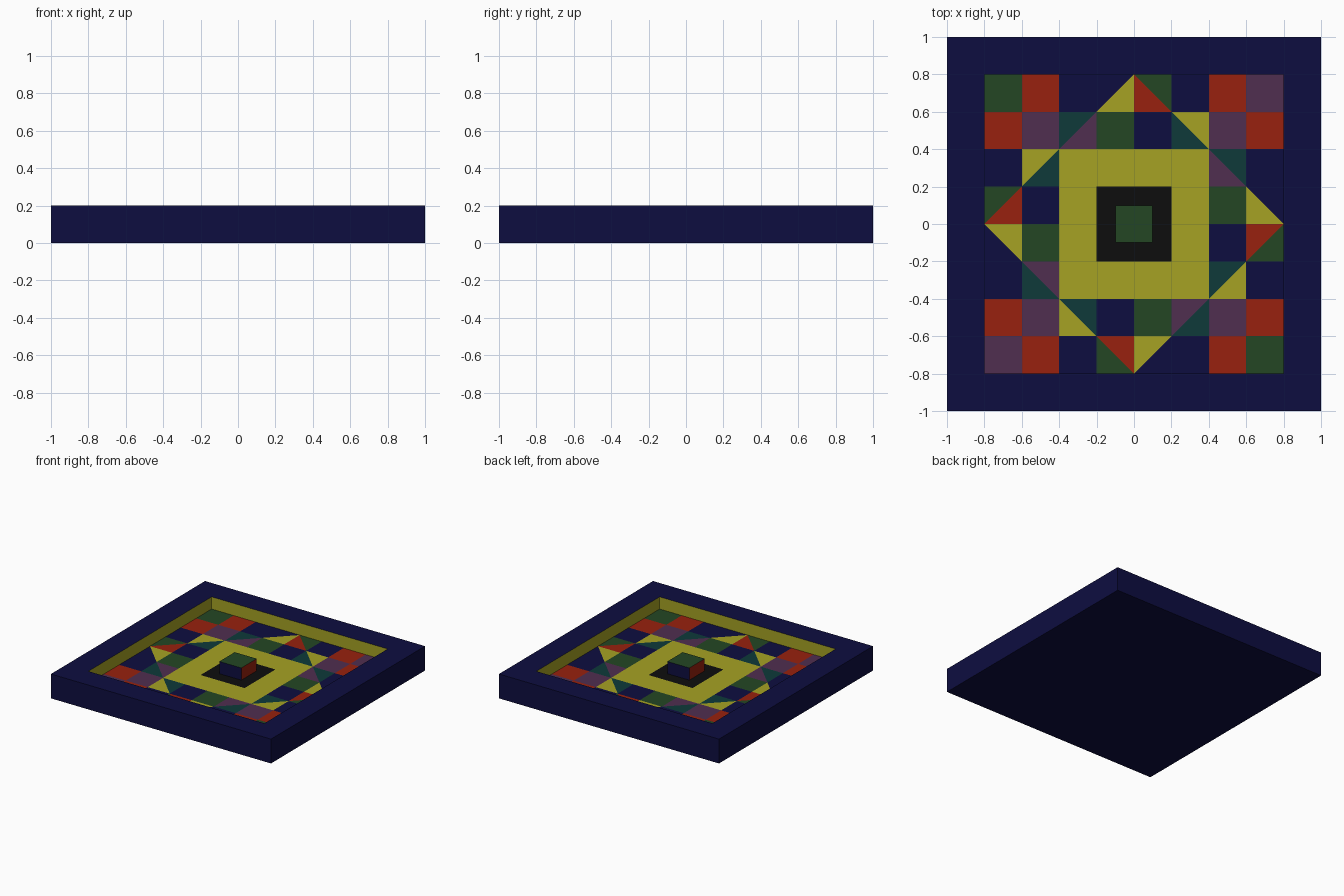
import bpy, bmesh

if "Cube" in bpy.data.objects:
    bpy.data.objects.remove(bpy.data.objects["Cube"], do_unlink=True)


def srgb(hexa):
    """Convert a hex colour to linear RGBA."""
    vals = [int(hexa[i:i + 2], 16) / 255 for i in (0, 2, 4)]
    return [v / 12.92 if v < 0.04 else ((v + 0.055) / 1.055) ** 2.4 for v in vals] + [1.0]


def material(name, hexa):
    mat = bpy.data.materials.new(name)
    mat.use_nodes = True
    mat.diffuse_color = srgb(hexa)
    mat.node_tree.nodes["Principled BSDF"].inputs["Base Color"].default_value = srgb(hexa)
    return mat


PALETTE = {"N": material("navy", "0d0d40"), "Y": material("yellow", "a6a224"),
           "G": material("dark_green", "244624"), "R": material("brick_red", "98210e"),
           "P": material("plum", "502e50"), "T": material("teal", "0e3a3a"),
           "K": material("black", "0d0d0d")}
KEYS = list(PALETTE)


def finish(bm, name):
    mesh = bpy.data.meshes.new(name)
    bm.to_mesh(mesh)
    bm.free()
    for mat in PALETTE.values():
        mesh.materials.append(mat)
    obj = bpy.data.objects.new(name, mesh)
    bpy.context.collection.objects.link(obj)
    return obj


def block(size, height, z):
    """Square block standing on height z."""
    bm = bmesh.new()
    bmesh.ops.create_cube(bm, size=1)
    bmesh.ops.scale(bm, vec=(size, size, height), verts=bm.verts)
    bmesh.ops.translate(bm, vec=(0, 0, z + height / 2), verts=bm.verts)
    bm.normal_update()
    return bm


FLOOR, TOP, CELL = 0.1, 0.2, 0.2

# Tray: navy block with a yellow-walled square recess
bm = block(2, TOP, 0)
lid = max(bm.faces, key=lambda f: f.calc_center_median().z)
bmesh.ops.inset_region(bm, faces=[lid], thickness=CELL, use_even_offset=True)
walls = bmesh.ops.extrude_discrete_faces(bm, faces=[lid])["faces"]
floor = walls[0]
bmesh.ops.translate(bm, vec=(0, 0, FLOOR - TOP), verts=floor.verts)
for f in bm.faces:
    c = f.calc_center_median()
    if FLOOR < c.z < TOP and max(abs(c.x), abs(c.y)) < 0.9 and f is not floor:
        f.material_index = KEYS.index("Y")
bmesh.ops.delete(bm, geom=[floor], context="FACES")
finish(bm, "tray")

# Patchwork floor: one letter is a plain tile; a pair with a slash is a tile
# split on that diagonal into its left and right colours
ROWS = ["G R N N/Y R\\G N R P",
        "R P T/P G N T\\Y P R",
        "N Y/T Y Y Y Y P\\T N",
        "G/R N Y K K Y G Y\\N"]
tiles = [row.split() for row in ROWS]


def half_turn(tile):
    return tile[::-1]


tiles += [[half_turn(t) for t in reversed(row)] for row in reversed(tiles)]

bm = bmesh.new()


def add_face(points, key):
    face = bm.faces.new([bm.verts.new((x, y, FLOOR)) for x, y in points])
    face.material_index = KEYS.index(key)


for r, row in enumerate(tiles):
    for c, tile in enumerate(row):
        x0, y0 = (c - 4) * CELL, (3 - r) * CELL
        x1, y1 = x0 + CELL, y0 + CELL
        bl, br, tr, tl = (x0, y0), (x1, y0), (x1, y1), (x0, y1)
        if len(tile) == 1:
            add_face([bl, br, tr, tl], tile)
        elif "/" in tile:
            add_face([bl, tr, tl], tile[0])
            add_face([bl, br, tr], tile[2])
        else:
            add_face([bl, br, tl], tile[0])
            add_face([br, tr, tl], tile[2])
bmesh.ops.remove_doubles(bm, verts=bm.verts, dist=0.001)
finish(bm, "patchwork_floor")

# Centre block: green top, red left and right, navy front and back
bm = block(CELL, TOP - FLOOR, FLOOR)
for f in bm.faces:
    key = "G" if f.normal.z > 0.5 else "R" if abs(f.normal.x) > 0.5 else "N"
    f.material_index = KEYS.index(key)
finish(bm, "centre_block")
